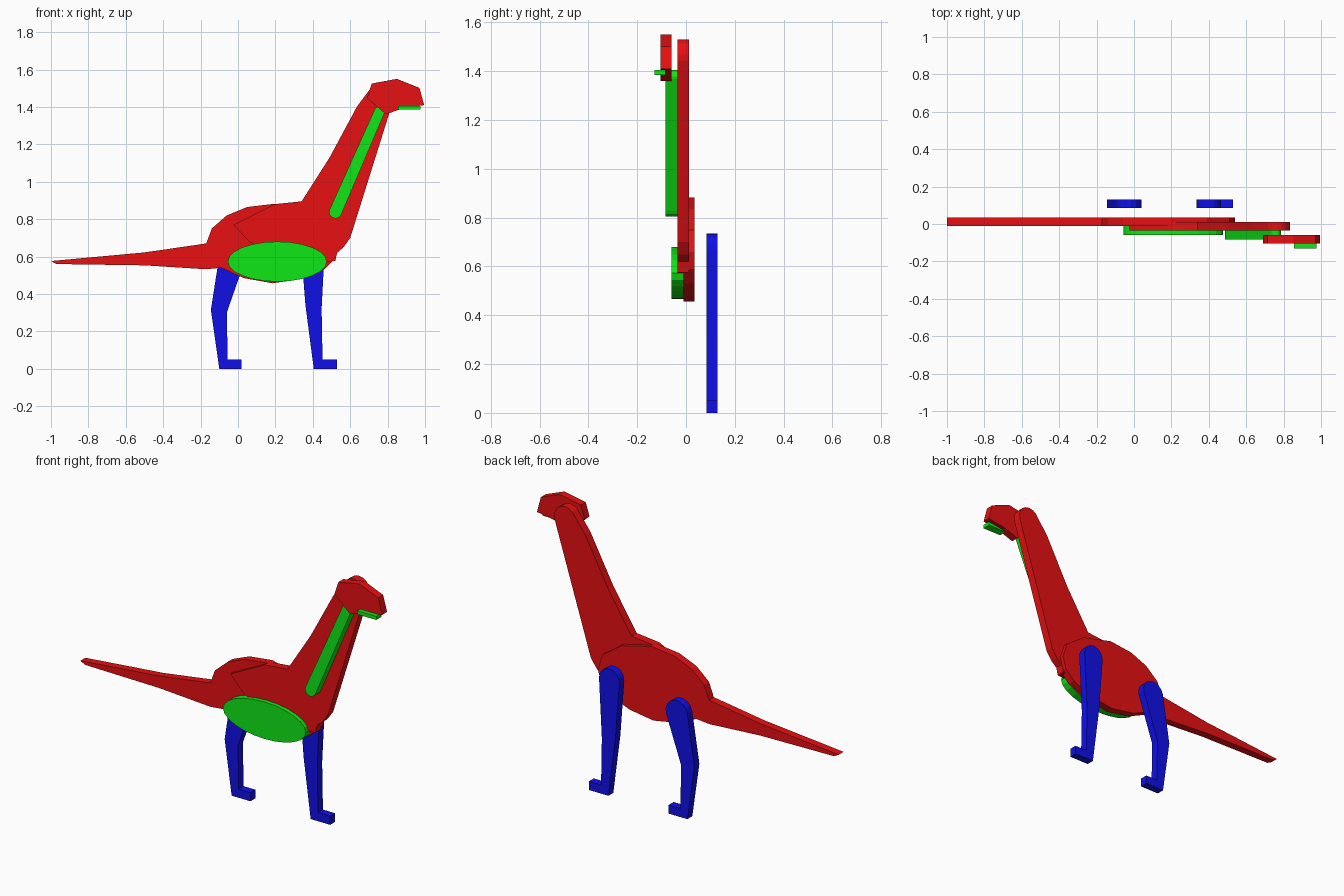
import bpy, bmesh, math


def material(name, rgb):
    m = bpy.data.materials.new(name)
    m.diffuse_color = (*rgb, 1)
    return m


RED = material("red", (0.8, 0.005, 0.006))
GREEN = material("green", (0.005, 0.8, 0.008))
BLUE = material("blue", (0.005, 0.005, 0.8))


def arc(cx, cz, r, start, end, n=8, rz=None):
    """Points along an arc in the x-z plane, angles in degrees."""
    rz = rz or r
    angles = [math.radians(start + (end - start) * i / n) for i in range(n + 1)]
    return [(cx + r * math.cos(a), cz + rz * math.sin(a)) for a in angles]


def plate(name, profile, y0, y1, mat):
    """Flat board: an x-z outline extruded from y0 to y1."""
    bm = bmesh.new()
    face = bm.faces.new([bm.verts.new((x, y0, z)) for x, z in profile])
    out = bmesh.ops.extrude_face_region(bm, geom=[face])
    moved = [v for v in out["geom"] if isinstance(v, bmesh.types.BMVert)]
    bmesh.ops.translate(bm, vec=(0, y1 - y0, 0), verts=moved)
    bmesh.ops.recalc_face_normals(bm, faces=bm.faces)
    me = bpy.data.meshes.new(name)
    bm.to_mesh(me)
    bm.free()
    me.materials.append(mat)
    ob = bpy.data.objects.new(name, me)
    bpy.context.collection.objects.link(ob)
    return ob


# Body and tail in one board
plate("body_and_tail", [
    (-0.97, 0.56), (-0.5, 0.553), (-0.17, 0.532), (-0.09, 0.54),
    (0.03, 0.485), (0.185, 0.457), (0.34, 0.48), (0.46, 0.53),
    (0.52, 0.59), (0.54, 0.66), (0.51, 0.75), (0.39, 0.835),
    (0.195, 0.882), (0.05, 0.865), (-0.06, 0.82), (-0.14, 0.75),
    (-0.17, 0.67), (-0.5, 0.622), (-1.0, 0.576)], -0.011, 0.034, RED)

# Neck and shoulder with a rounded top
plate("neck_and_shoulder", [
    (-0.025, 0.77), (0.06, 0.68), (0.25, 0.58), (0.47, 0.572),
    (0.52, 0.576), (0.53, 0.62), (0.565, 0.65), (0.60, 0.70)]
    + arc(0.765, 1.46, 0.07, -15, 155)
    + [(0.635, 1.40), (0.49, 1.13), (0.34, 0.895), (0.195, 0.88)],
    -0.035, 0.012, RED)

# Belly oval and throat strip
plate("belly", arc(0.21, 0.573, 0.265, 0, 345, 23, 0.107),
      -0.059, -0.011, GREEN)
plate("throat_strip", arc(0.521, 0.838, 0.034, 160, 340)
      + arc(0.757, 1.377, 0.028, -20, 160), -0.083, -0.035, GREEN)

# Head and mouth
plate("head", [
    (0.69, 1.448), (0.715, 1.525), (0.85, 1.55), (0.97, 1.502),
    (0.995, 1.41), (0.88, 1.392), (0.79, 1.36)], -0.105, -0.06, RED)
plate("mouth", [(0.855, 1.385), (0.975, 1.385), (0.975, 1.406), (0.855, 1.406)],
      -0.13, -0.083, GREEN)

# Legs with rounded tops and square feet
plate("rear_leg", [
    (-0.145, 0.315), (-0.10, 0), (0.02, 0), (0.02, 0.05),
    (-0.055, 0.05), (-0.06, 0.30)]
    + arc(-0.03, 0.597, 0.07, -15, 170), 0.085, 0.13, BLUE)
plate("front_leg", [
    (0.36, 0.345), (0.405, 0), (0.53, 0), (0.53, 0.05),
    (0.452, 0.05), (0.447, 0.32)]
    + arc(0.40, 0.67, 0.065, 0, 180), 0.085, 0.13, BLUE)
